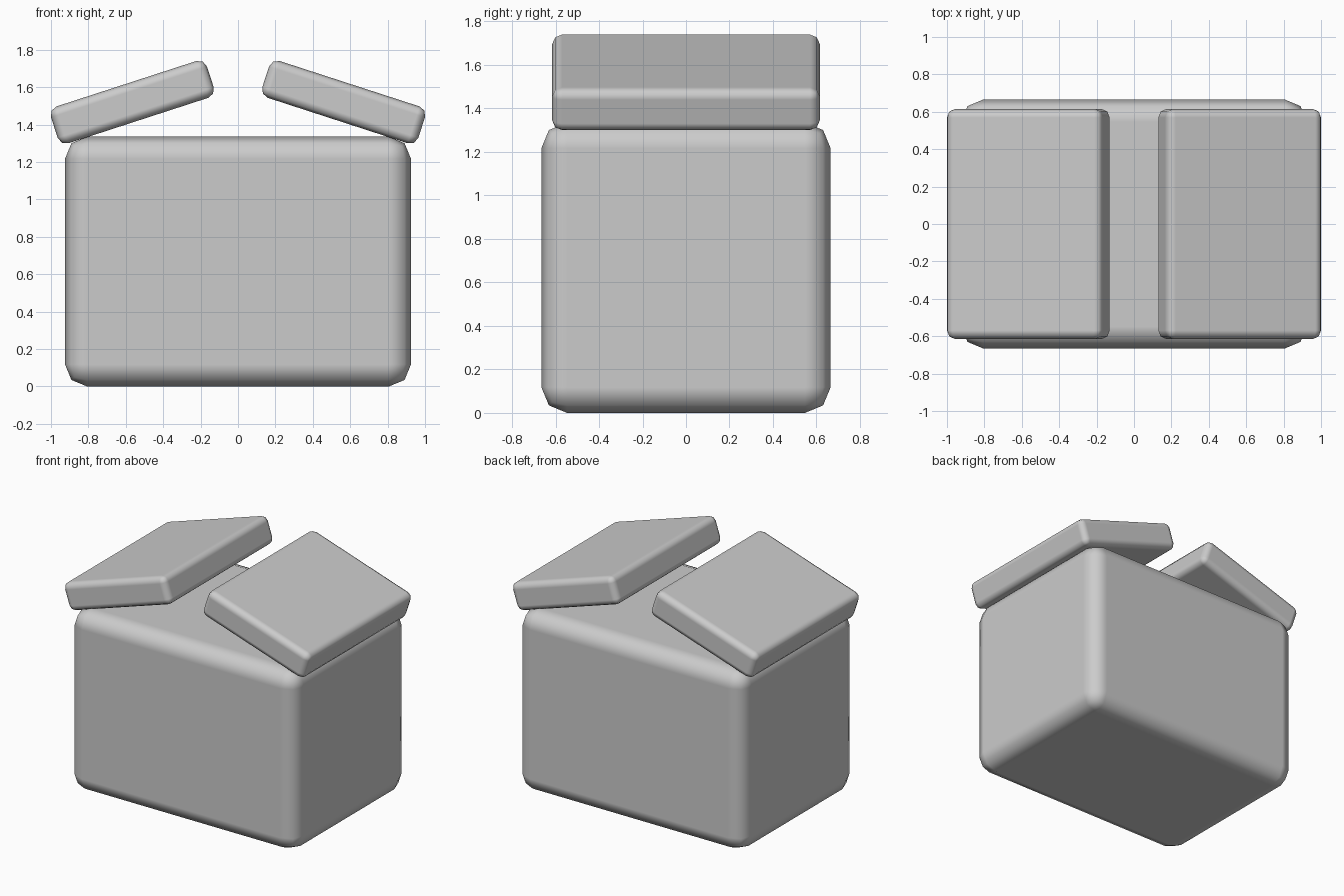
import bpy
from math import radians

if "Cube" in bpy.data.objects:
    bpy.data.objects.remove(bpy.data.objects["Cube"])


def rounded_box(name, size, location, bevel, tilt=0.0):
    bpy.ops.mesh.primitive_cube_add(size=1)
    obj = bpy.context.object
    obj.name = name
    obj.scale = size
    bpy.ops.object.transform_apply(location=False, rotation=False, scale=True)
    obj.location = location
    obj.rotation_euler.y = tilt
    for face in obj.data.polygons:
        face.use_smooth = True
    mod = obj.modifiers.new("rounded_edges", 'BEVEL')
    mod.width = bevel
    mod.segments = 2
    mod.harden_normals = True
    return obj


# Solid box body
rounded_box("box_body", (1.85, 1.33, 1.335), (0, 0, 0.6675), 0.118)

# Two lid flaps, hinged at the outer sides and raised toward the middle
for side, label in ((-1, "left"), (1, "right")):
    rounded_box(label + "_flap", (0.877, 1.23, 0.207),
                (side * 0.565, 0, 1.52), 0.046, side * radians(18))
